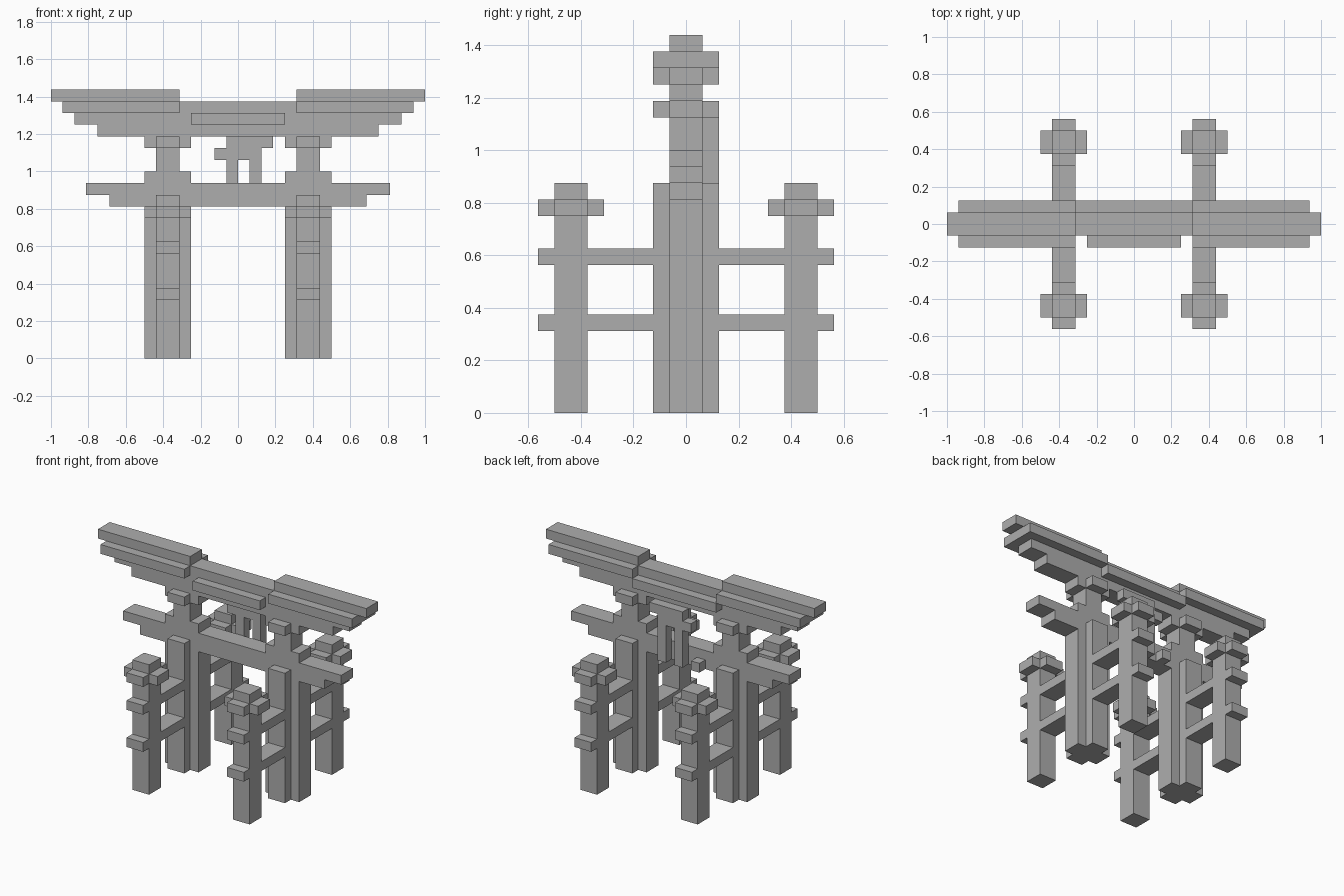
import bpy
import bmesh
from mathutils import Matrix, Vector

cube = bpy.data.objects.get("Cube")
if cube:
    bpy.data.objects.remove(cube, do_unlink=True)

U = 1 / 16  # one block of the grid

stone = bpy.data.materials.new("grey stone")
stone.use_nodes = True
GREY = (0.42, 0.42, 0.42, 1)
stone.diffuse_color = GREY
stone.node_tree.nodes["Principled BSDF"].inputs["Base Color"].default_value = GREY


def part(name, *boxes):
    """Make one object from boxes given as (x range, y range, z range) in blocks."""
    bm = bmesh.new()
    for ranges in boxes:
        low, high = (Vector(v) * U for v in zip(*ranges))
        size = high - low
        place = Matrix.Translation((low + high) / 2) @ Matrix.Diagonal((*size, 1))
        bmesh.ops.create_cube(bm, size=1, matrix=place)
    mesh = bpy.data.meshes.new(name)
    bm.to_mesh(mesh)
    bm.free()
    mesh.materials.append(stone)
    obj = bpy.data.objects.new(name, mesh)
    bpy.context.collection.objects.link(obj)
    return obj


def mirrored(low, high, side):
    return tuple(sorted((low * side, high * side)))


CORE = (-1, 1)  # depth of the central frame
WIDE = (-2, 2)

for side, label in ((1, "left"), (-1, "right")):
    wide_x = mirrored(4, 8, side)
    slim_x = mirrored(5, 7, side)

    # Main pillar with a cross-shaped section, neck and bracket
    part(label + "_pillar", (wide_x, CORE, (0, 16)), (slim_x, WIDE, (0, 14)))
    part(label + "_neck", (slim_x, CORE, (16, 19)))
    part(label + "_bracket", (wide_x, CORE, (18, 19)), (slim_x, WIDE, (18, 19)))

    # Rails tying the pillar to its outer posts
    part(label + "_lower_tie", (slim_x, (-9, 9), (5, 6)))
    part(label + "_upper_tie", (slim_x, (-9, 9), (9, 10)))

    # Outer posts with cross-shaped collars
    for depth, end in ((-1, "front"), (1, "back")):
        post_y = mirrored(6, 8, depth)
        part(f"{label}_{end}_post", (slim_x, post_y, (0, 14)))
        part(f"{label}_{end}_collar", (wide_x, post_y, (12, 13)),
             (slim_x, mirrored(5, 9, depth), (12, 13)))

    # Raised roof end and its eaves
    part(label + "_roof_ridge", (mirrored(5, 16, side), CORE, (22, 23)))
    part(label + "_roof_eave", (mirrored(5, 15, side), WIDE, (21, 22)))

# Stepped crossbeam and stepped roof beam
part("crossbeam", ((-11, 11), CORE, (13, 14)), ((-13, 13), CORE, (14, 15)))
part("roof_beam", ((-12, 12), CORE, (19, 20)), ((-14, 14), CORE, (20, 21)),
     ((-5, 5), CORE, (21, 22)))
part("front_middle_eave", ((-4, 4), (-2, -1), (20, 21)))
part("back_middle_eave", ((-5, 5), (1, 2), (20, 21)))

# Hanging ornament on the back
BACK = (1, 2)
part("back_ornament", ((-1, 3), BACK, (18, 19)), ((-2, 2), BACK, (17, 18)),
     ((-1, 0), BACK, (13, 17)), ((1, 2), BACK, (13, 17)),
     ((-3, -2), BACK, (13, 14)))
